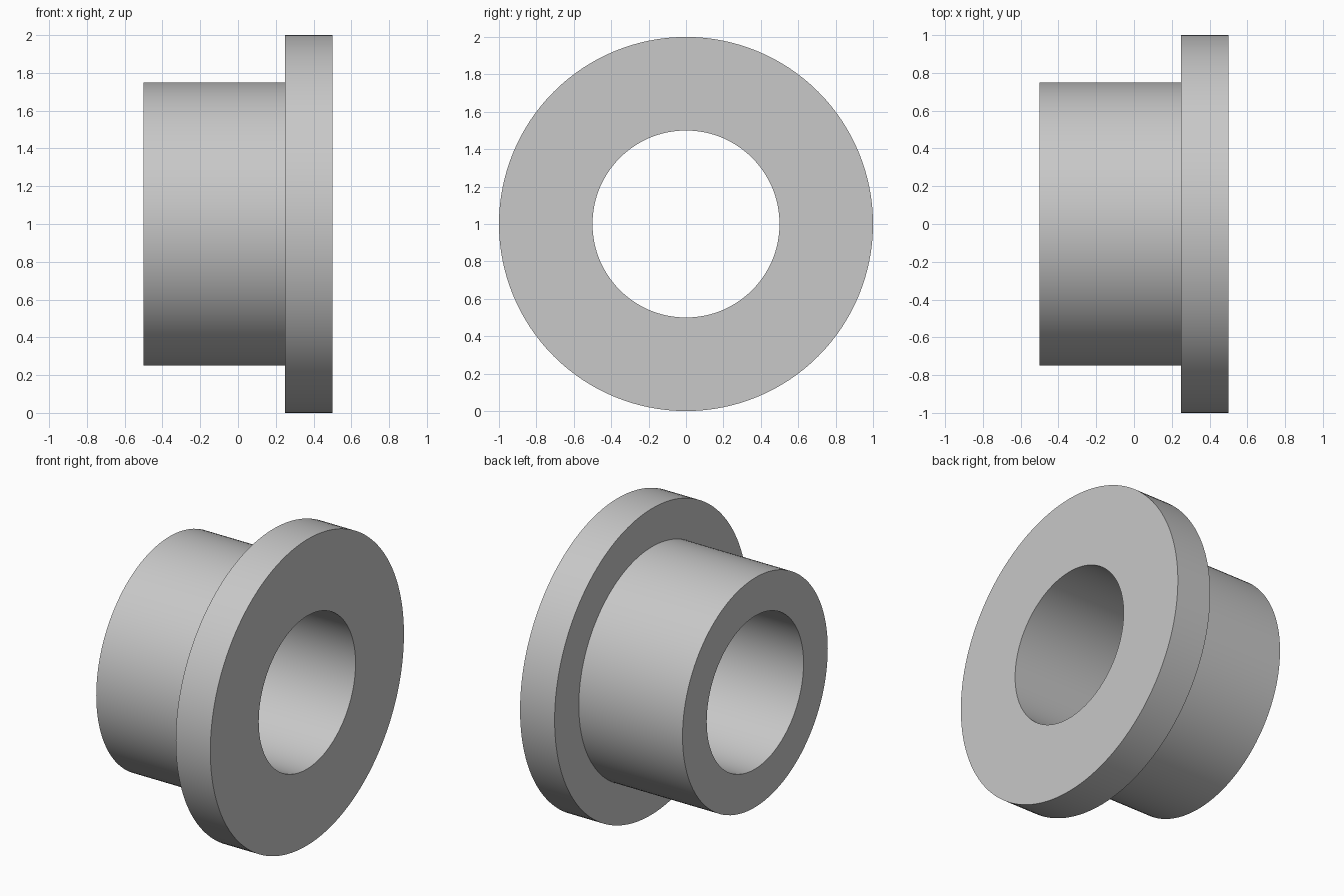
import bpy
import bmesh
import math
from mathutils import Vector

default = bpy.data.objects.get("Cube")
if default:
    bpy.data.objects.remove(default, do_unlink=True)

SEGMENTS = 128
BORE, BARREL, FLANGE = 0.5, 0.75, 1.0
LEFT, STEP, RIGHT = -0.5, 0.25, 0.5

# Plain grey metal
grey = bpy.data.materials.new("grey metal")
grey.use_nodes = True
colour = (0.58, 0.58, 0.58, 1)
grey.diffuse_color = colour
grey.node_tree.nodes["Principled BSDF"].inputs["Base Color"].default_value = colour

# Half section of the bushing as (x, radius), turned around the x axis
profile = [(LEFT, BORE), (LEFT, BARREL), (STEP, BARREL),
           (STEP, FLANGE), (RIGHT, FLANGE), (RIGHT, BORE)]
bm = bmesh.new()
verts = [bm.verts.new((x, 0, r)) for x, r in profile]
edges = [bm.edges.new((v, verts[(i + 1) % len(verts)])) for i, v in enumerate(verts)]
bmesh.ops.spin(bm, geom=verts + edges, cent=Vector(), axis=(1, 0, 0),
               angle=math.tau, steps=SEGMENTS, use_merge=True)
bmesh.ops.remove_doubles(bm, verts=bm.verts, dist=0.0001)
bmesh.ops.recalc_face_normals(bm, faces=bm.faces)

mesh = bpy.data.meshes.new("flanged_bushing")
bm.to_mesh(mesh)
bm.free()
mesh.materials.append(grey)
bushing = bpy.data.objects.new("flanged_bushing", mesh)
bushing.location.z = FLANGE
bpy.context.collection.objects.link(bushing)

# Smooth round walls with crisp rims
bpy.ops.object.select_all(action="DESELECT")
bushing.select_set(True)
bpy.context.view_layer.objects.active = bushing
bpy.ops.object.shade_smooth_by_angle(angle=math.radians(30))
